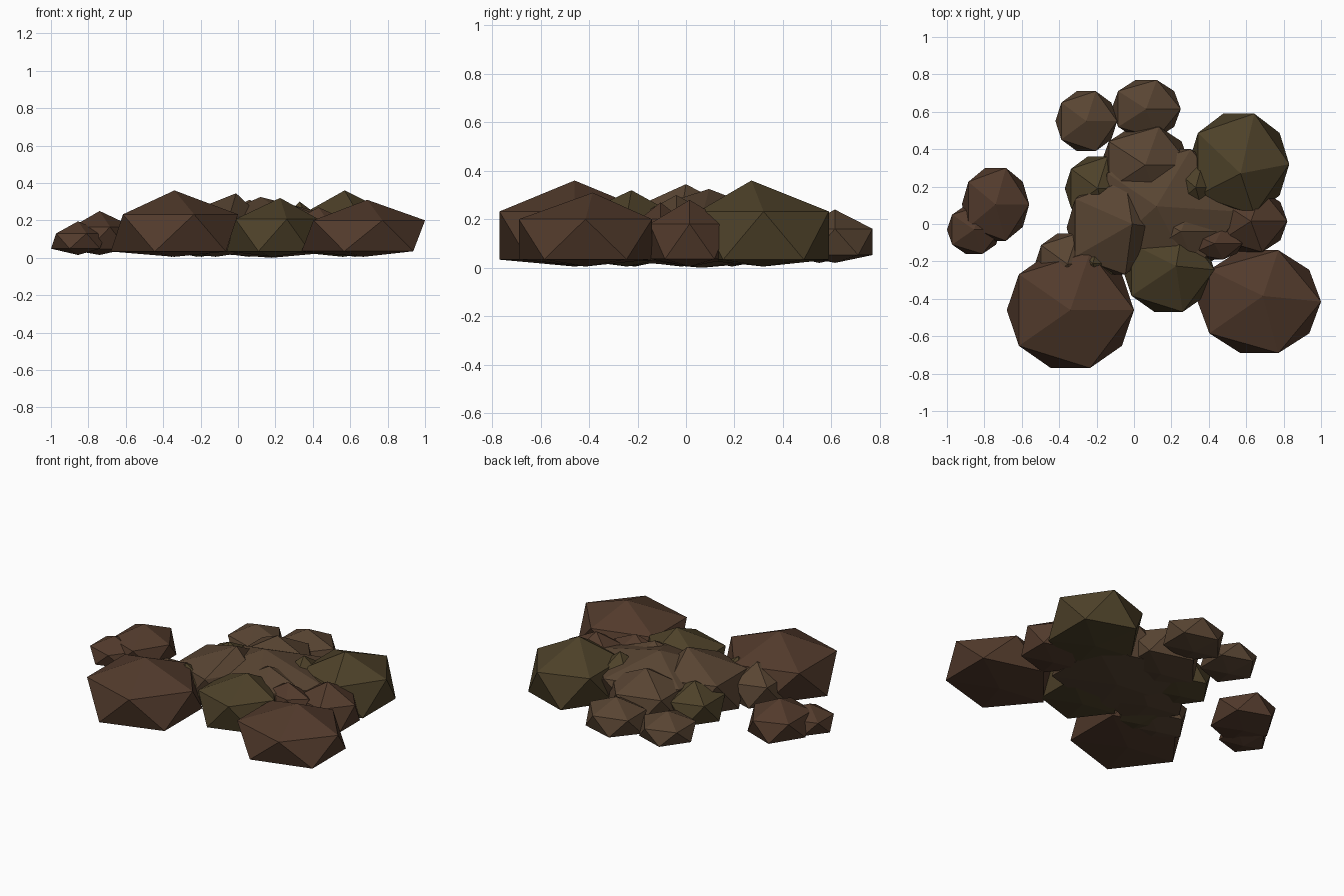
import bpy, bmesh

if "Cube" in bpy.data.objects:
    bpy.data.objects.remove(bpy.data.objects["Cube"])


def material(name, rgb):
    m = bpy.data.materials.new(name)
    m.diffuse_color = (*rgb, 1)
    m.use_nodes = True
    m.node_tree.nodes["Principled BSDF"].inputs["Base Color"].default_value = m.diffuse_color
    return m


MATS = {
    "brown": material("brown_stone", (0.085, 0.043, 0.025)),
    "tan": material("tan_stone", (0.098, 0.058, 0.032)),
    "olive": material("olive_stone", (0.075, 0.053, 0.022)),
}


def rock(name, xr, yr, top, mat, base=0.005, apex=(0, 0)):
    """Squashed icosahedron filling the x / y ranges, with a nearly flat underside."""
    cx, cy = sum(xr) / 2, sum(yr) / 2
    rx, ry = (xr[1] - xr[0]) / 2 / 0.894, (yr[1] - yr[0]) / 2 / 0.851
    h = top - base
    bm = bmesh.new()
    bmesh.ops.create_icosphere(bm, subdivisions=1, radius=1)
    for v in bm.verts:
        x, y, z = v.co
        x, y = cx + x * rx, cy + y * ry
        if z > 0.8:
            x, y, z = x + apex[0], y + apex[1], top
        elif z > 0:
            z = base + 0.64 * h
        elif z > -0.8:
            z = base + 0.03 * (1.3 - h)
        else:
            z = base
        v.co = (x, y, z)
    me = bpy.data.meshes.new(name)
    bm.to_mesh(me)
    bm.free()
    me.materials.append(MATS[mat])
    ob = bpy.data.objects.new(name, me)
    bpy.context.collection.objects.link(ob)


# large outer boulders
rock("boulder_front_left", (-0.68, 0.0), (-0.77, -0.15), 0.36, "brown")
rock("boulder_front_right", (0.34, 1.0), (-0.69, -0.14), 0.31, "brown", apex=(0.02, 0.03))
rock("boulder_back_right", (0.29, 0.83), (0.05, 0.59), 0.36, "olive", apex=(0.01, -0.05))

# wide low stone that fills the middle of the heap
rock("core_stone", (-0.22, 0.58), (-0.27, 0.40), 0.325, "tan", base=0.0, apex=(-0.06, 0.03))

# medium stones of the central heap
rock("stone_front", (-0.06, 0.43), (-0.47, -0.02), 0.32, "olive", apex=(0.04, 0.02))
rock("stone_centre", (-0.36, 0.12), (-0.27, 0.23), 0.345, "tan", apex=(0.11, 0.02))
rock("stone_back", (-0.18, 0.30), (0.11, 0.52), 0.31, "tan")
rock("stone_back_left", (-0.37, -0.02), (0.02, 0.36), 0.25, "olive")
rock("stone_right", (0.43, 0.82), (-0.15, 0.18), 0.28, "brown")
rock("stone_left_upper", (-0.53, -0.18), (-0.38, -0.05), 0.26, "tan")
rock("stone_left_lower", (-0.36, -0.08), (-0.36, -0.06), 0.26, "olive")

# smaller pieces on the middle
rock("slab_middle", (0.04, 0.46), (-0.20, 0.12), 0.30, "tan", base=0.06)
rock("slab_right", (0.28, 0.58), (-0.19, -0.02), 0.27, "brown", base=0.08)
rock("chip_back", (0.20, 0.46), (0.05, 0.34), 0.30, "olive", base=0.03)

# loose stones at the edge
rock("loose_back", (-0.12, 0.25), (0.46, 0.77), 0.24, "tan", base=0.02)
rock("loose_back_left", (-0.42, -0.09), (0.39, 0.71), 0.21, "tan", base=0.02)
rock("loose_left", (-0.92, -0.56), (-0.09, 0.30), 0.25, "brown", base=0.015)
rock("loose_left_small", (-1.0, -0.71), (-0.16, 0.10), 0.195, "brown", base=0.015)
